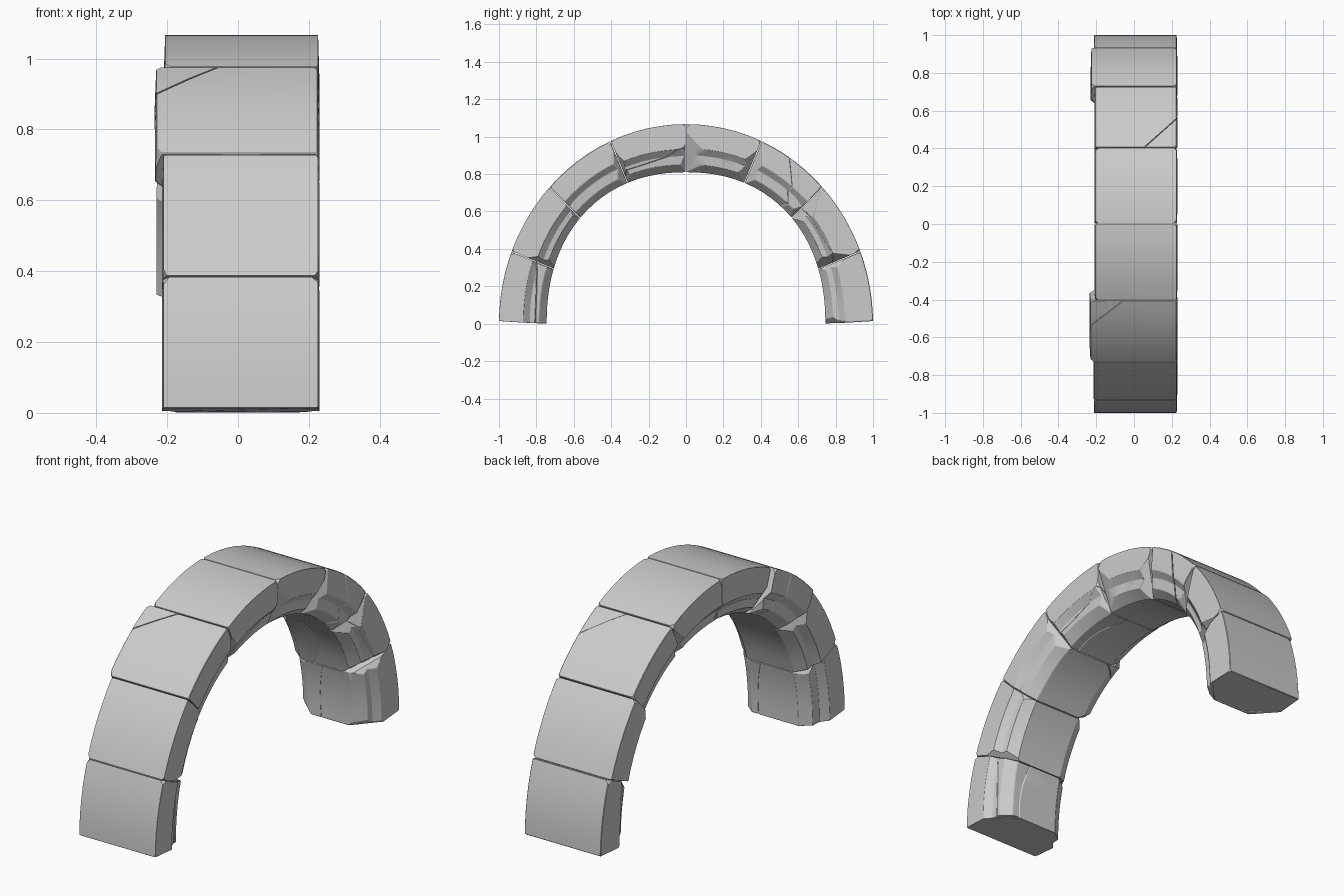
import bpy, bmesh, math, random
from mathutils import Vector

random.seed(4)
if "Cube" in bpy.data.objects:
    bpy.data.objects.remove(bpy.data.objects["Cube"])

stone = bpy.data.materials.new("grey_stone")
stone.use_nodes = True
COLOR = (0.6, 0.6, 0.6, 1)
stone.diffuse_color = COLOR
stone.node_tree.nodes["Principled BSDF"].inputs["Base Color"].default_value = COLOR

BLOCKS, STEPS = 8, 6
RIGHT = 0.23
LEFT = [-0.215, -0.215, -0.235, -0.21, -0.21, -0.21, -0.23, -0.215]


def radius(t, a, b, n):
    return (abs(math.cos(t) / a) ** n + abs(math.sin(t) / b) ** n) ** (-1 / n)


def arch_point(t, depth, x=0.0):
    """Point at angle t from the front foot; depth 0 is outside, 1 is inside."""
    r = radius(t, 1.0, 1.067, 2) * (1 - depth) + radius(t, 0.745, 0.81, 2.2) * depth
    return Vector((x, -r * math.cos(t), r * math.sin(t)))


def make_block(i):
    """One wedge stone: flat outside, with sides that step in towards the inside."""
    bm = bmesh.new()
    ridge = random.uniform(0.48, 0.6)
    side = [(0, 0.004), (ridge, 0.0), (ridge + 0.14, 0.03), (0.84, 0.035), (1, 0.085)]
    section = [(d, RIGHT - s) for d, s in side]
    section += [(d, LEFT[i] + s * 1.1) for d, s in reversed(side)]
    span = math.pi / BLOCKS
    gap = 0.002
    rings = []
    for k in range(STEPS + 1):
        t = i * span + gap + (span - 2 * gap) * k / STEPS
        ring = []
        for d, x in section:
            lift = 0.014 * (1 - d)
            tt = min(max(t, lift), math.pi - lift)
            ring.append(bm.verts.new(arch_point(tt, d, x)))
        rings.append(ring)
    n = len(section)
    for a, b in zip(rings, rings[1:]):
        for j in range(n):
            bm.faces.new((a[j], a[(j + 1) % n], b[(j + 1) % n], b[j]))
    bm.faces.new(rings[0][::-1])
    bm.faces.new(rings[-1])
    bmesh.ops.recalc_face_normals(bm, faces=bm.faces)
    return bm


def cut(bm, point, normal):
    """Remove everything on the normal side of a plane and close the cut."""
    geom = bm.verts[:] + bm.edges[:] + bm.faces[:]
    res = bmesh.ops.bisect_plane(bm, geom=geom, plane_co=point, plane_no=normal,
                                 clear_outer=True)
    edges = [e for e in res["geom_cut"] if isinstance(e, bmesh.types.BMEdge)]
    if edges:
        bmesh.ops.holes_fill(bm, edges=edges, sides=0)


def chip_corners(bm, i):
    """Break off the inner corners and nick the outer ones."""
    span = math.pi / BLOCKS
    for end in (0, 1):
        t = (i + end) * span
        along = (arch_point(t + 0.01, 0.5) - arch_point(t - 0.01, 0.5)).normalized()
        along *= 1 if end else -1
        inward = (arch_point(t, 1) - arch_point(t, 0)).normalized()
        for sx, x in ((1, RIGHT), (-1, LEFT[i])):
            for depth, size in ((1, 0.06), (0, 0.012)):
                normal = Vector((sx * random.uniform(0.6, 1), 0, 0))
                normal += inward * (1 if depth else -1) * random.uniform(0.3, 0.8)
                normal += along * random.uniform(0.4, 1)
                normal.normalize()
                corner = arch_point(t, depth, x)
                cut(bm, corner - normal * size * random.uniform(0.6, 1.3), normal)


def split(bm, a, b, c):
    """Crack a stone in two along the plane through three points."""
    a, b, c = Vector(a), Vector(b), Vector(c)
    normal = (b - a).cross(c - a).normalized()
    other = bm.copy()
    cut(bm, a - normal * 0.001, normal)
    cut(other, a + normal * 0.001, -normal)
    return [bm, other]


def finish(bm, name):
    bmesh.ops.recalc_face_normals(bm, faces=bm.faces)
    mesh = bpy.data.meshes.new(name)
    bm.to_mesh(mesh)
    bm.free()
    mesh.materials.append(stone)
    ob = bpy.data.objects.new(name, mesh)
    bpy.context.collection.objects.link(ob)
    bevel = ob.modifiers.new("worn_edges", "BEVEL")
    bevel.width, bevel.segments = 0.006, 1
    bevel.limit_method, bevel.angle_limit = "ANGLE", math.radians(35)
    bpy.ops.object.select_all(action="DESELECT")
    ob.select_set(True)
    bpy.context.view_layer.objects.active = ob
    bpy.ops.object.shade_smooth_by_angle(angle=math.radians(30))


# Cracks, each a plane through three surface points of the numbered stone
CRACKS = {
    0: ((0.23, -0.83, 0.0), (0.23, -0.82, 0.25), (0.1, -0.74, 0.1)),
    2: ((-0.235, -0.54, 0.9), (-0.05, -0.4, 0.98), (-0.235, -0.45, 0.75)),
    3: ((0.23, -0.33, 0.84), (0.23, -0.08, 0.92), (0.1, -0.15, 0.81)),
    5: ((0.05, 0.4, 0.98), (0.23, 0.56, 0.88), (0.23, 0.58, 0.62)),
    6: ((0.23, 0.62, 0.66), (0.23, 0.76, 0.42), (0.0, 0.66, 0.42)),
    7: ((-0.2, 0.84, 0.0), (-0.2, 0.82, 0.35), (-0.05, 0.74, 0.2)),
}

for i in range(BLOCKS):
    block = make_block(i)
    chip_corners(block, i)
    pieces = split(block, *CRACKS[i]) if i in CRACKS else [block]
    for k, piece in enumerate(pieces):
        if piece.faces:
            finish(piece, f"arch_stone_{i + 1}" + ("_fragment" if k else ""))
